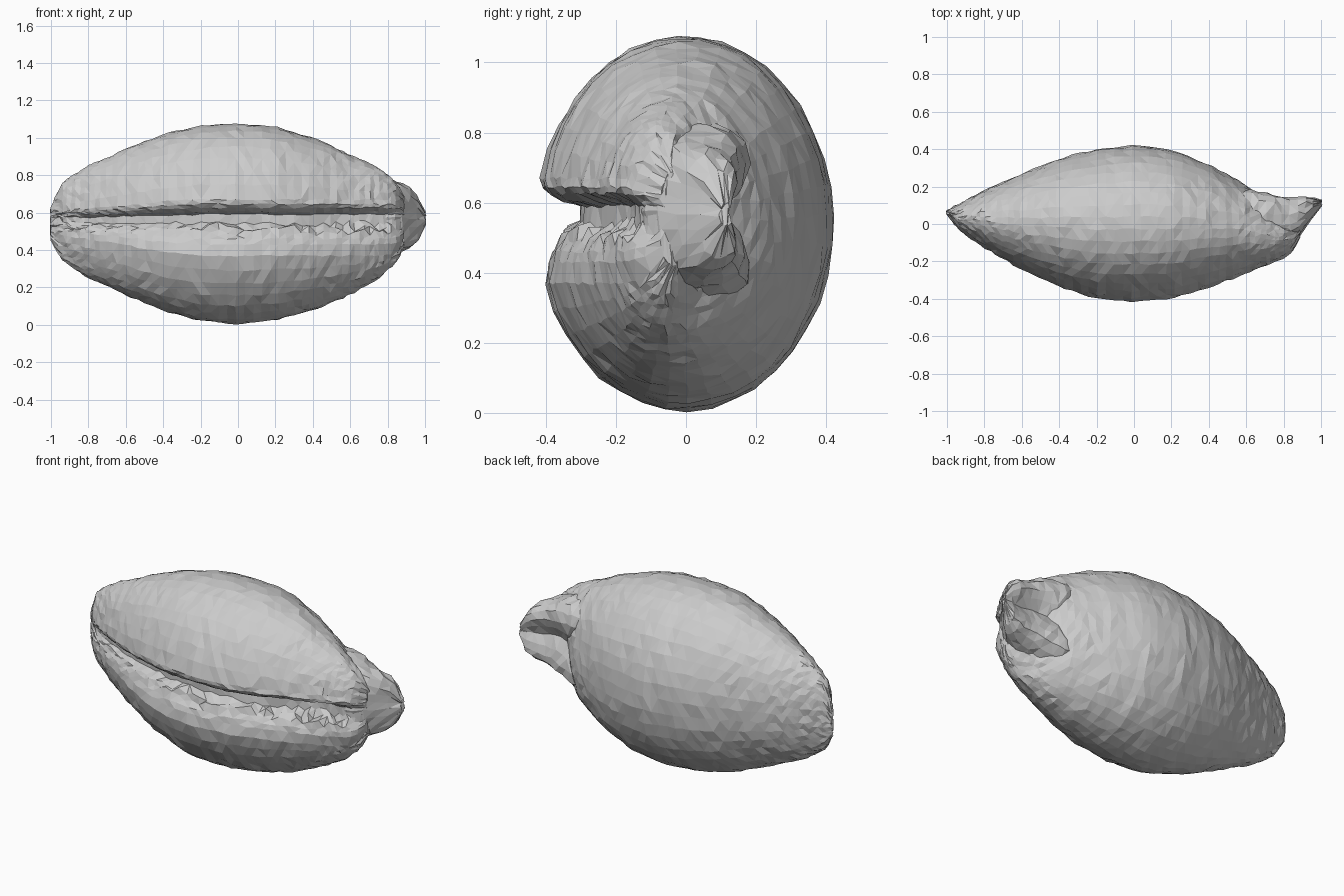
import bpy, bmesh, math, random

if "Cube" in bpy.data.objects:
    bpy.data.objects.remove(bpy.data.objects["Cube"])

random.seed(4)


def lerp(table, x, col):
    # piecewise linear lookup in rows of (x, values...)
    for a, b in zip(table, table[1:]):
        if x <= b[0]:
            t = max(0, (x - a[0]) / (b[0] - a[0]))
            return a[col] + (b[col] - a[col]) * t
    return table[-1][col]


def loft(name, rings, jitter):
    # skin closed rings, cap both ends, roughen into flat facets
    bm = bmesh.new()
    rows = [[bm.verts.new([c + random.uniform(-jitter, jitter) for c in p])
             for p in ring] for ring in rings]
    n = len(rows[0])
    for a, b in zip(rows, rows[1:]):
        for i in range(n):
            j = (i + 1) % n
            bm.faces.new((a[i], a[j], b[j], b[i]))
    bm.faces.new(rows[0][::-1])
    bm.faces.new(rows[-1])
    bmesh.ops.triangulate(bm, faces=bm.faces[:])
    bmesh.ops.recalc_face_normals(bm, faces=bm.faces[:])
    mesh = bpy.data.meshes.new(name)
    bm.to_mesh(mesh)
    bm.free()
    obj = bpy.data.objects.new(name, mesh)
    bpy.context.collection.objects.link(obj)
    return obj


# x, front y, back y, bottom z, top z, slit scale
BODY = [
    (-1.0, .05, .07, .45, .62, .3),
    (-.97, .01, .09, .39, .70, .4),
    (-.93, -.04, .11, .34, .77, .45),
    (-.8, -.13, .18, .25, .85, .55),
    (-.6, -.25, .27, .16, .94, .7),
    (-.4, -.345, .35, .075, 1.02, .9),
    (-.2, -.41, .40, .02, 1.065, 1),
    (0, -.427, .42, .004, 1.076, 1),
    (.2, -.41, .40, .025, 1.06, 1),
    (.4, -.35, .32, .075, 1.0, 1),
    (.6, -.275, .21, .16, .91, 1),
    (.75, -.21, .07, .25, .84, 1),
    (.83, -.17, .03, .32, .78, .95),
    (.86, -.13, .0, .36, .74, .9),
    (.885, -.075, .0, .42, .69, .7),
]
# slit walls from lower lip to upper lip: depth factor, z offset
SLIT = [(.92, -.13), (.89, -.10), (.84, -.075), (.81, -.055), (.70, -.03),
        (.70, .03), (.84, .045), (.92, .065), (.965, .085)]

# shell body: elliptical sections with a toothed slit along the front
rings = []
N, M = 56, 36
for k in range(N + 1):
    u = k / N
    x = -1 + 1.885 * (u + .06 * math.sin(2 * math.pi * (u - .5)))
    yf, yb, zb, zt, s = [lerp(BODY, x, c) for c in range(1, 6)]
    yc, w, zc, h = (yf + yb) / 2, (yb - yf) / 2, (zb + zt) / 2, (zt - zb) / 2
    a0 = math.asin(min(.8, (.56 + s * .11 - zc) / h))
    a1 = math.asin(max(-.8, (.56 - s * .19 - zc) / h))
    ring = []
    for i in range(M + 1):
        a = a0 + (2 * math.pi + a1 - a0) * i / M
        ring.append((x, yc - w * math.cos(a), zc + h * math.sin(a)))
    deep = max(0, min(1, (x - .3) / .5)) * .25   # slit deepens to the right
    for i, (f, dz) in enumerate(SLIT):
        tooth = random.uniform(-.01, .03) * (2 <= i <= 4) * (1 if x > -.4 else .4)
        if 3 <= i <= 6:
            f -= deep
        ring.append((x, yc - w * f, .56 + s * (dz + tooth)))
    rings.append(ring)
loft("shell_body", rings, .005)

# spout at the right end: tapering rounded blade, slightly hollow behind
# x, front y, back y, bottom z, top z
SPOUT = [
    (.5, -.1, .2, .3, .84),
    (.65, -.12, .19, .31, .83),
    (.75, -.13, .165, .35, .81),
    (.85, -.11, .15, .385, .77),
    (.90, -.05, .15, .40, .745),
    (.95, .025, .145, .415, .71),
    (.98, .07, .14, .48, .65),
    (1.0, .10, .125, .53, .60),
]
rings = []
for k in range(13):
    x = .5 + .5 * k / 12
    yf, yb, zb, zt = [lerp(SPOUT, x, c) for c in range(1, 5)]
    yc, w, zc, h = (yf + yb) / 2, (yb - yf) / 2, (zb + zt) / 2, (zt - zb) / 2
    ring = []
    for i in range(22):
        t = 2 * math.pi * i / 22
        c = math.cos(t)
        if c > 0:
            c = .55 * c + .5 * abs(math.sin(2 * t))
        ring.append((x, yc + w * c, zc + h * math.sin(t)))
    rings.append(ring)
loft("end_spout", rings, .007)
